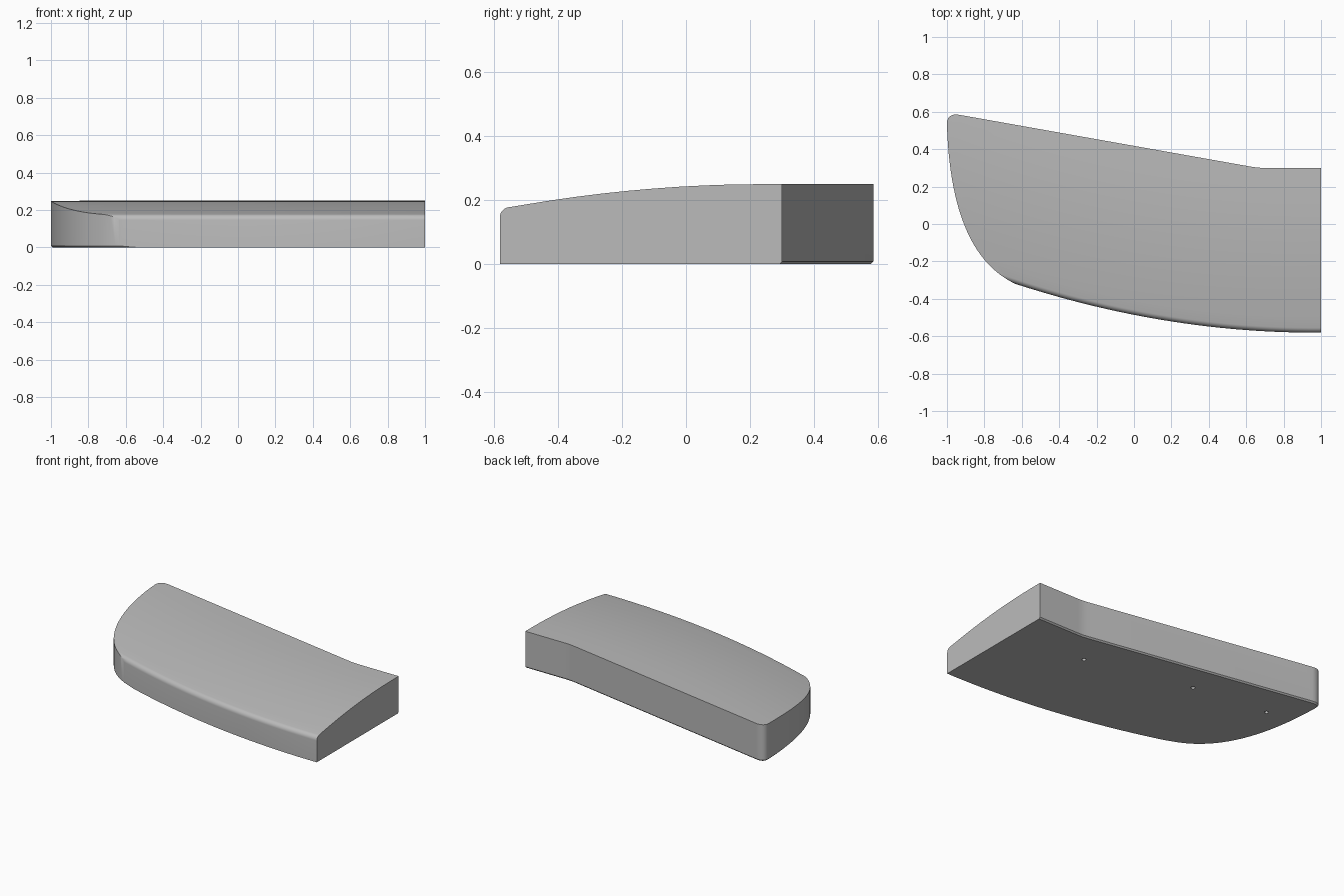
import bpy, bmesh, math
from mathutils import Vector
from mathutils.geometry import interpolate_bezier

if "Cube" in bpy.data.objects:
    bpy.data.objects.remove(bpy.data.objects["Cube"])

grey = bpy.data.materials.new("light grey")
grey.diffuse_color = (0.5, 0.5, 0.5, 1)
grey.use_nodes = True
grey.node_tree.nodes["Principled BSDF"].inputs["Base Color"].default_value = grey.diffuse_color


def make_object(name, bm):
    bmesh.ops.recalc_face_normals(bm, faces=bm.faces)
    mesh = bpy.data.meshes.new(name)
    bm.to_mesh(mesh)
    bm.free()
    mesh.materials.append(grey)
    obj = bpy.data.objects.new(name, mesh)
    bpy.context.collection.objects.link(obj)
    return obj


def bezier(a, b, c, d, n):
    return [Vector(p) for p in interpolate_bezier(
        *[Vector((*q, 0)) for q in (a, b, c, d)], n)]


def front_edge(x):
    return -0.581 + 0.1014 * (0.97 - x) ** 2


def crown(d):
    # gently domed top, level after the crest
    return 0.25 - 0.078 * max(0.0, 1 - d / 0.83) ** 2


# Body: cross-section with rounded front shoulder, swept along the front curve
r = 0.032
section = [(0, -0.1)]
for i in range(9):
    a = math.radians(80) * i / 8
    section.append((r * (1 - math.cos(a)), 0.146 + r * math.sin(a)))
section += [(d, crown(d)) for d in (0.08, 0.16, 0.24, 0.32, 0.4, 0.48, 0.56, 0.64, 0.72, 0.83)]
section += [(1.5, 0.25), (1.5, -0.1)]
bm = bmesh.new()
steps = 32
rings = []
for i in range(steps + 1):
    x = -1.15 + 2.15 * i / steps
    rings.append([bm.verts.new((x, front_edge(x) + d, z)) for d, z in section])
for p, q in zip(rings, rings[1:]):
    for j in range(len(section)):
        k = (j + 1) % len(section)
        bm.faces.new((p[j], p[k], q[k], q[j]))
bm.faces.new(rings[0])
bm.faces.new(rings[-1])
body = make_object("slab_body", bm)

# Plan outline: rounded end, back corner, straight back and soft kink
outline = bezier((-0.6, -0.335), (-0.86, -0.235), (-0.985, 0.06), (-1, 0.53), 28)
outline += bezier((-1, 0.54), (-1, 0.573), (-0.975, 0.592), (-0.93, 0.583), 8)
outline += bezier((0.6, 0.311), (0.64, 0.304), (0.66, 0.3), (0.7, 0.3), 6)
outline += [Vector(p) for p in ((1.2, 0.3, 0), (1.2, -0.9, 0), (-0.5, -0.9, 0), (-0.5, -0.375, 0))]
bm = bmesh.new()
base = bm.faces.new([bm.verts.new(p) for p in outline])
ext = bmesh.ops.extrude_face_region(bm, geom=[base], use_keep_orig=True)
bmesh.ops.translate(bm, vec=(0, 0, 0.5),
                    verts=[v for v in ext["geom"] if isinstance(v, bmesh.types.BMVert)])
bmesh.ops.recalc_face_normals(bm, faces=bm.faces)
# Small chamfer round the underside
low = [e for e in bm.edges if all(v.co.z < 0.01 for v in e.verts)]
bmesh.ops.bevel(bm, geom=low, offset=0.009, segments=1, profile=0.5, affect='EDGES')
trim = make_object("outline_cutter", bm)

# Screw holes in the underside
bm = bmesh.new()
for x, y in ((0.47, 0.085), (-0.26, 0.25), (-0.795, 0.31)):
    made = bmesh.ops.create_cone(bm, cap_ends=True, segments=16, radius1=0.013,
                                 radius2=0.013, depth=0.2)
    bmesh.ops.translate(bm, verts=made["verts"], vec=(x, y, 0))
holes = make_object("hole_cutter", bm)

for cutter, op in ((trim, 'INTERSECT'), (holes, 'DIFFERENCE')):
    mod = body.modifiers.new(cutter.name, 'BOOLEAN')
    mod.operation = op
    mod.solver = 'EXACT'
    mod.object = cutter
    cutter.hide_render = True

bpy.context.view_layer.objects.active = body
body.select_set(True)
for mod in list(body.modifiers):
    bpy.ops.object.modifier_apply(modifier=mod.name)
for cutter in (trim, holes):
    bpy.data.objects.remove(cutter)
bpy.ops.object.shade_smooth_by_angle(angle=math.radians(30))
